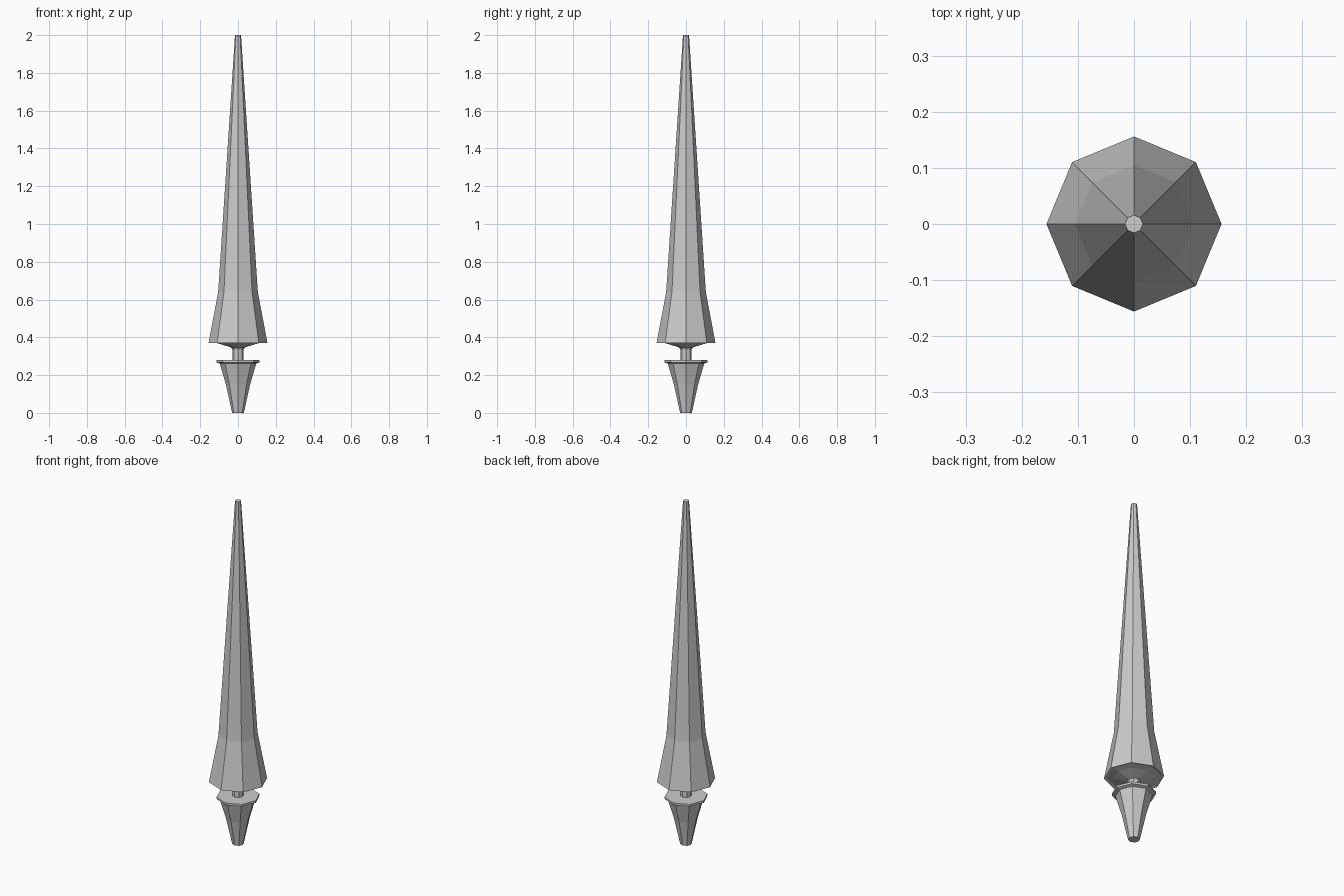
import bpy, bmesh
from math import cos, sin, tau

if "Cube" in bpy.data.objects:
    bpy.data.objects.remove(bpy.data.objects["Cube"])

SIDES = 8


def lathe(name, profile):
    """Eight-sided flat-shaded turning from (radius, z) points, bottom to top."""
    bm = bmesh.new()
    rings = [[bm.verts.new((r * cos(tau * i / SIDES), r * sin(tau * i / SIDES), z))
              for i in range(SIDES)] for r, z in profile]
    for low, high in zip(rings, rings[1:]):
        for i in range(SIDES):
            j = (i + 1) % SIDES
            bm.faces.new((low[i], low[j], high[j], high[i]))
    bm.faces.new(rings[0][::-1])
    bm.faces.new(rings[-1])
    bmesh.ops.recalc_face_normals(bm, faces=bm.faces)
    mesh = bpy.data.meshes.new(name)
    bm.to_mesh(mesh)
    bm.free()
    obj = bpy.data.objects.new(name, mesh)
    bpy.context.collection.objects.link(obj)
    return obj


# Tapered foot, flaring collar, neck and long spire as one continuous turning
lathe("spire_ornament", [
    # foot
    (0.031, 0.0), (0.064, 0.15), (0.097, 0.262),
    # collar
    (0.115, 0.268), (0.115, 0.28),
    # neck
    (0.030, 0.281), (0.030, 0.335), (0.038, 0.347),
    # spire underside
    (0.106, 0.368), (0.142, 0.375),
    # spire
    (0.156, 0.37), (0.105, 0.64), (0.016, 2.0),
])
